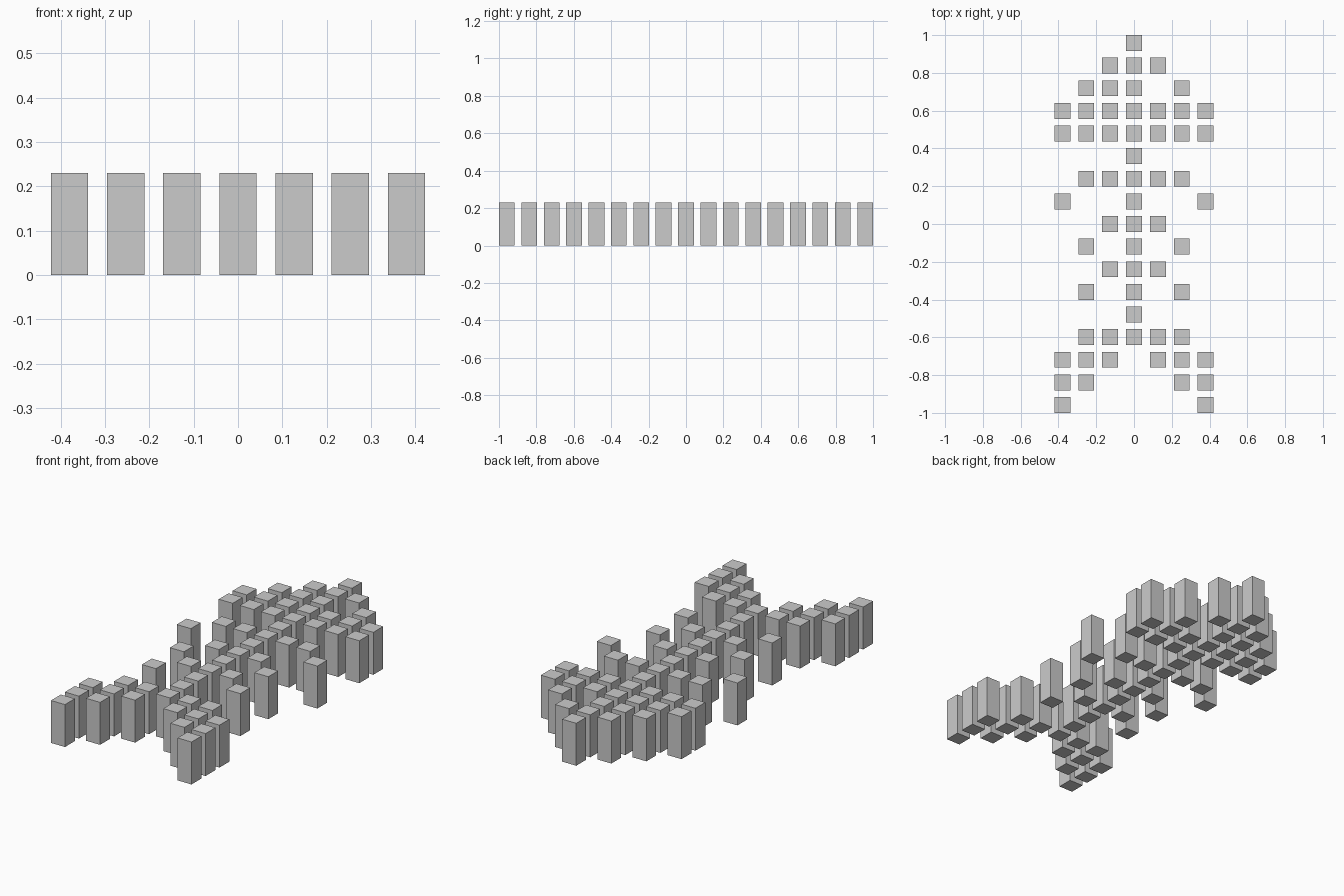
import bpy
import bmesh
from mathutils import Matrix, Vector

if "Cube" in bpy.data.objects:
    bpy.data.objects.remove(bpy.data.objects["Cube"])

SIDE, HEIGHT = 0.084, 0.23      # one pillar
STEP_X, STEP_Y = 0.1265, 0.11975

# Plan of the pillars, back row (+y) first
PLAN = [
    "...#...",
    "..###..",
    ".###.#.",
    "#######",
    "#######",
    "...#...",
    ".#####.",
    "#..#..#",
    "..###..",
    ".#.#.#.",
    "..###..",
    ".#.#.#.",
    "...#...",
    ".#####.",
    "###.###",
    "##...##",
    "#.....#",
]


def pillar_row(name, cells, y):
    """One row of square pillars standing on the ground."""
    bm = bmesh.new()
    for col, cell in enumerate(cells):
        if cell == "#":
            place = Matrix.LocRotScale(
                Vector(((col - 3) * STEP_X, y, HEIGHT / 2)), None,
                Vector((SIDE, SIDE, HEIGHT)))
            bmesh.ops.create_cube(bm, size=1, matrix=place)
    mesh = bpy.data.meshes.new(name)
    bm.to_mesh(mesh)
    bm.free()
    bpy.context.collection.objects.link(bpy.data.objects.new(name, mesh))


# Rows from back to front
for row, cells in enumerate(PLAN):
    pillar_row(f"pillar_row_{row + 1}", cells, (8 - row) * STEP_Y)
